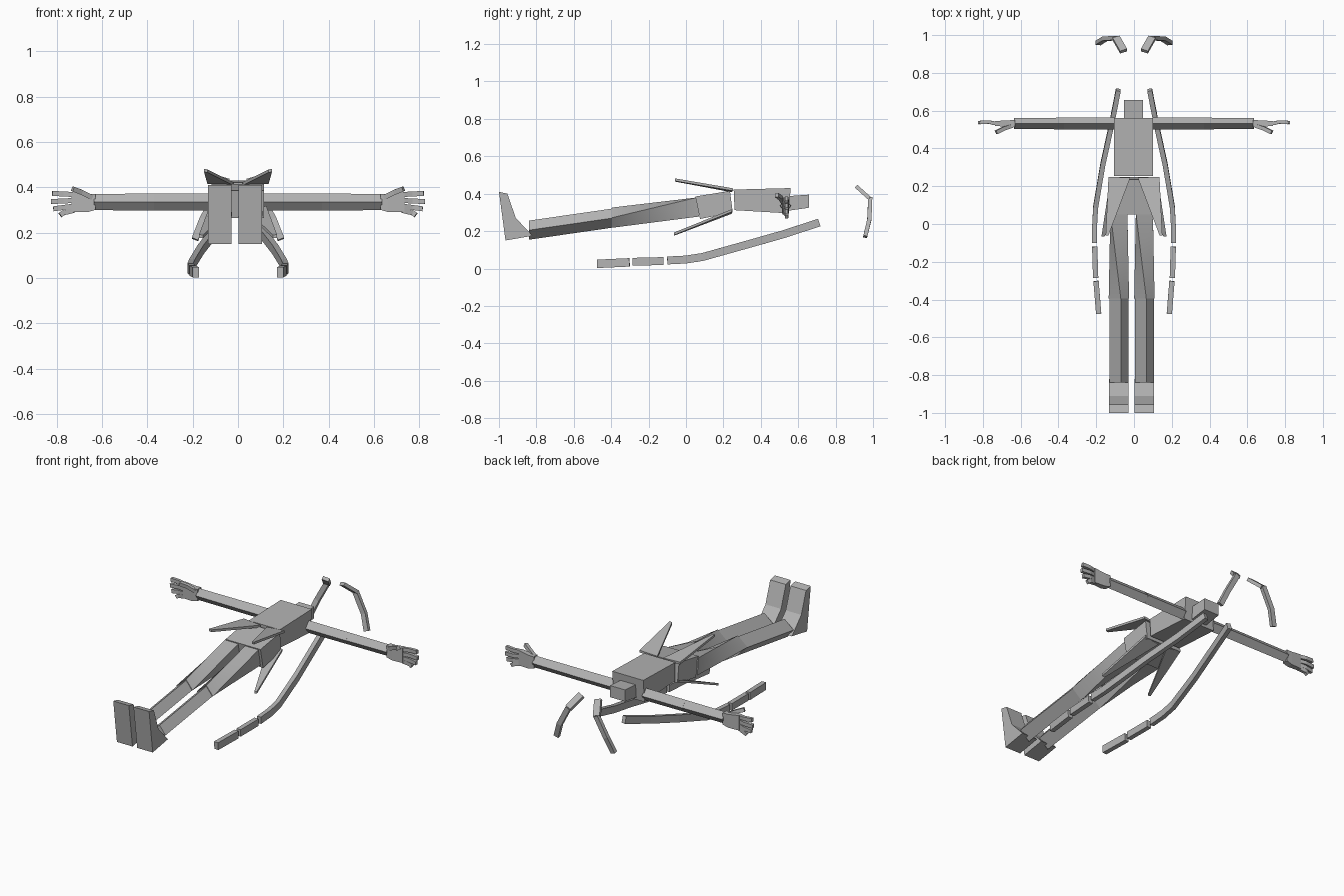
import bpy
from mathutils import Vector

if "Cube" in bpy.data.objects:
    bpy.data.objects.remove(bpy.data.objects["Cube"])

grey = bpy.data.materials.new("plain_grey")
grey.diffuse_color = (0.45, 0.45, 0.45, 1)
grey.use_nodes = True
grey.node_tree.nodes["Principled BSDF"].inputs["Base Color"].default_value = grey.diffuse_color


def loft(name, rings, smooth=False):
    """Skin a list of equal-sized rings and cap both ends."""
    n = len(rings[0])
    verts = [p for r in rings for p in r]
    faces = [tuple(range(n)), tuple(range((len(rings) - 1) * n, len(rings) * n))]
    for k in range(len(rings) - 1):
        for i in range(n):
            j = (i + 1) % n
            faces.append((k * n + i, k * n + j, (k + 1) * n + j, (k + 1) * n + i))
    me = bpy.data.meshes.new(name)
    me.from_pydata([tuple(v) for v in verts], [], faces)
    me.materials.append(grey)
    ob = bpy.data.objects.new(name, me)
    bpy.context.collection.objects.link(ob)
    bpy.context.view_layer.objects.active = ob
    ob.select_set(True)
    bpy.ops.object.mode_set(mode='EDIT')
    bpy.ops.mesh.select_all(action='SELECT')
    bpy.ops.mesh.normals_make_consistent(inside=False)
    bpy.ops.object.mode_set(mode='OBJECT')
    if smooth:
        bpy.ops.object.shade_smooth_by_angle(angle=0.6)
    ob.select_set(False)
    return ob


def rect_y(x0, x1, y, z0, z1, lean=0.0):
    """Rectangle across the body; lean shifts its lower edge along y."""
    return [(x0, y + lean, z0), (x1, y + lean, z0), (x1, y, z1), (x0, y, z1)]


def bar(name, pts, wide, thick, side=(1, 0, 0)):
    """Rectangular bar following a path."""
    pts = [Vector(p) for p in pts]
    rings = []
    for i, p in enumerate(pts):
        d = (pts[min(i + 1, len(pts) - 1)] - pts[max(i - 1, 0)]).normalized()
        s = Vector(side)
        s = (s - d * s.dot(d)).normalized() * wide / 2
        t = d.cross(s).normalized() * thick / 2
        rings.append([p - s - t, p + s - t, p + s + t, p - s + t])
    return loft(name, rings)


# Torso, neck and pelvis
loft("torso", [rect_y(-.107, .10, .255, .312, .422, .005),
               rect_y(-.107, .10, .56, .295, .43, -.012)])
loft("neck", [rect_y(-.053, .048, .52, .305, .385), rect_y(-.053, .048, .657, .325, .395)])
loft("pelvis", [rect_y(-.118, .115, .05, .265, .385, .025),
                rect_y(-.118, .115, .235, .30, .415, .015)])

# Legs and feet
for tag, cx in (("left", -.08), ("right", .055)):
    def diamond(y, zc, w=.05, h=.051):
        return [(cx - w, y, zc), (cx - .01, y, zc - h), (cx + w, y, zc), (cx + .01, y, zc + h)]
    hip = [(cx - .045, .07, .278), (cx + .045, .07, .278),
           (cx + .045, .06, .38), (cx - .045, .06, .38)]
    knee = diamond(-.395, .272, .054, .054)
    mid = [tuple((a + b) / 2 for a, b in zip(p, q)) for p, q in zip(hip, knee)]
    loft("thigh_" + tag, [hip, mid, knee], True)
    loft("shin_" + tag, [diamond(-.39, .27), diamond(-.84, .205)])
    foot = [(-1, .41), (-.955, .40), (-.91, .27), (-.82, .175), (-.965, .15)]
    loft("foot_" + tag, [[(cx + s * .052, y, z) for y, z in foot] for s in (-1, 1)])

for tag, s in (("left", -1), ("right", 1)):
    # Arms
    def arm_ring(x, w, h):
        return [(s * x, .532 - w, .335), (s * x, .532, .335 - h),
                (s * x, .532 + w, .335), (s * x, .532, .335 + h)]
    loft("upper_arm_" + tag, [arm_ring(.10, .032, .038), arm_ring(.37, .032, .037)])
    loft("forearm_" + tag, [arm_ring(.37, .031, .037), arm_ring(.635, .028, .036)])

    # Hands
    loft("palm_" + tag, [[(s * x, .532 - w, z0), (s * x, .532 + w, z0),
                          (s * x, .532 + w, z1), (s * x, .532 - w, z1)]
                         for x, w, z0, z1 in ((.63, .018, .30, .37), (.665, .017, .29, .37),
                                              (.735, .013, .29, .38))])
    for i, (z0, x1, z1) in enumerate(((.368, .82, .373), (.342, .825, .337),
                                      (.317, .815, .305), (.298, .785, .277))):
        bar(f"finger_{i}_{tag}", [(s * .725, .53, z0), (s * .77, .54, (z0 + z1) / 2),
                                  (s * x1, .537, z1)], .018, .022, (0, 1, 0))
    bar("thumb_" + tag, [(s * .645, .52, .355), (s * .69, .505, .378), (s * .73, .485, .393)],
        .02, .022, (0, 1, 0))

    # Skirt flaps, above and below the pelvis
    def flap(name, corners, t=.007):
        loft(name, [[(s * x, y, z + o) for x, y, z in corners] for o in (-t, t)])
    flap("upper_flap_" + tag, [(.02, .245, .415), (.135, .25, .422),
                               (.15, -.06, .475), (.135, -.06, .472)])
    flap("lower_flap_" + tag, [(.03, .245, .30), (.125, .245, .31),
                               (.172, -.065, .185), (.155, -.065, .182)])

    # Long curved ribbon with two loose end pieces
    bar("ribbon_" + tag, [(s * x, y, z) for x, y, z in (
        (.083, .71, .245), (.12, .52, .183), (.165, .315, .125), (.203, .09, .062),
        (.208, 0, .048), (.21, -.10, .043))], .026, .042)
    bar("ribbon_middle_" + tag, [(s * .208, -.12, .04), (s * .203, -.285, .036)], .028, .042)
    bar("ribbon_tip_" + tag, [(s * .201, -.302, .033), (s * .187, -.475, .025)], .028, .045)

    # Bent strand beyond the neck
    bar("strand_root_" + tag, [(s * .055, .915, .435), (s * .095, .985, .372)], .04, .02)
    bar("strand_tip_" + tag, [(s * .093, .985, .375), (s * .155, .98, .26),
                              (s * .19, .958, .17)], .03, .022)
